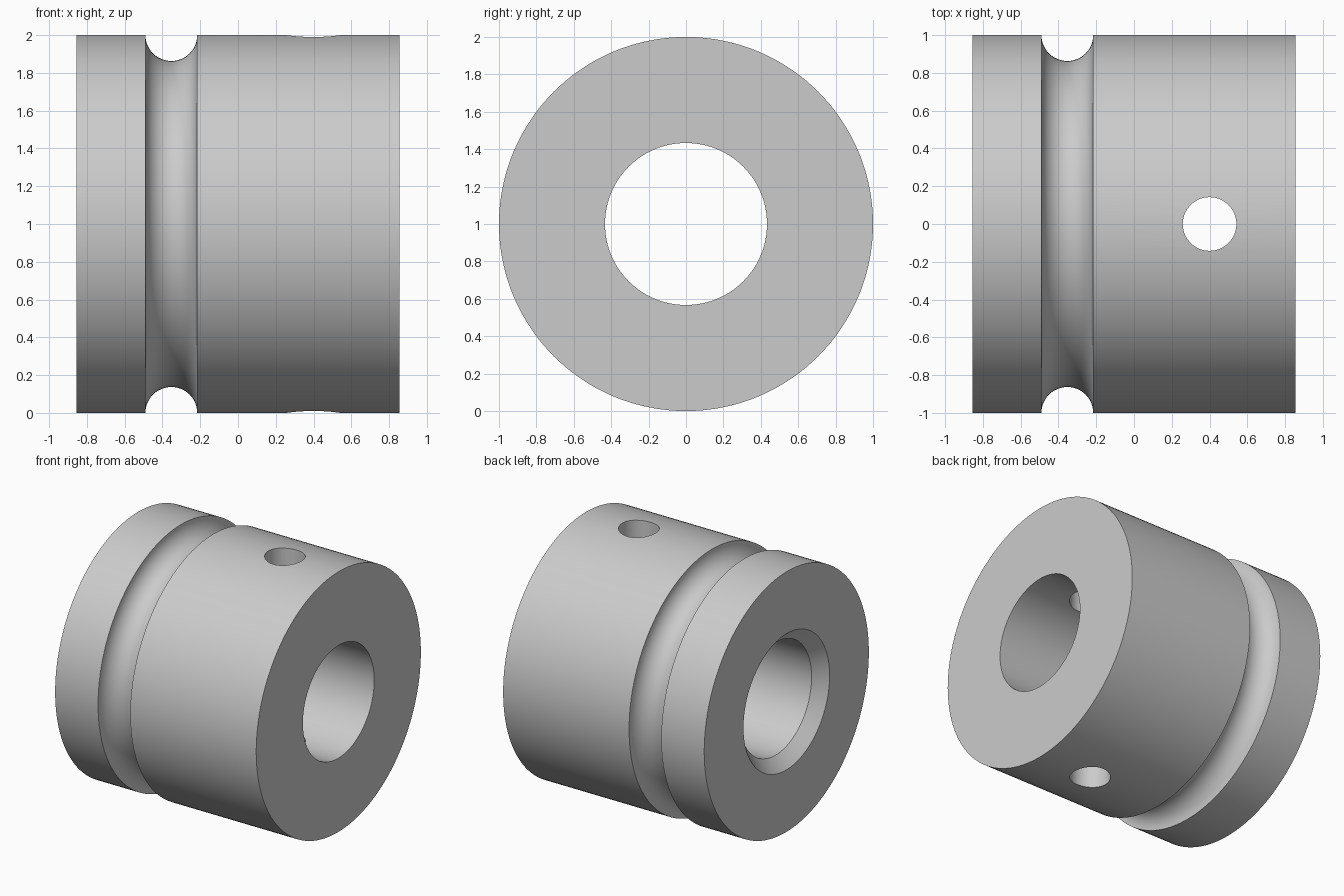
import bpy, bmesh
from math import pi, cos, sin, radians
from mathutils import Vector, Matrix

cube = bpy.data.objects.get("Cube")
if cube:
    bpy.data.objects.remove(cube, do_unlink=True)

HALF, OUTER, BORE = 0.855, 1.0, 0.433
CHAMFER = 0.09
GROOVE_X, GROOVE_R = -0.353, 0.137
HOLE_X, HOLE_R = 0.4, 0.142
STEPS = 144

grey = bpy.data.materials.new("plain grey")
grey.use_nodes = True
colour = (0.6, 0.6, 0.6, 1)
grey.diffuse_color = colour
grey.node_tree.nodes["Principled BSDF"].inputs["Base Color"].default_value = colour


def add_object(name, bm):
    bmesh.ops.recalc_face_normals(bm, faces=bm.faces)
    mesh = bpy.data.meshes.new(name)
    bm.to_mesh(mesh)
    bm.free()
    mesh.materials.append(grey)
    obj = bpy.data.objects.new(name, mesh)
    bpy.context.collection.objects.link(obj)
    return obj


# Sleeve: closed (x, radius) section turned about the x axis
groove = [(GROOVE_X - GROOVE_R * cos(pi * i / 24), OUTER - GROOVE_R * sin(pi * i / 24))
          for i in range(25)]
section = ([(-HALF, BORE + CHAMFER), (-HALF, OUTER)] + groove +
           [(HALF, OUTER), (HALF, BORE), (-HALF + CHAMFER, BORE)])
bm = bmesh.new()
verts = [bm.verts.new((x, 0, 1 + r)) for x, r in section]
edges = [bm.edges.new((a, b)) for a, b in zip(verts, verts[1:] + verts[:1])]
bmesh.ops.spin(bm, geom=verts + edges, cent=(0, 0, 1), axis=(1, 0, 0),
               angle=2 * pi, steps=STEPS, use_merge=True)
bmesh.ops.remove_doubles(bm, verts=bm.verts, dist=0.0001)
sleeve = add_object("grooved_sleeve", bm)

# Cross hole through both walls
bm = bmesh.new()
bmesh.ops.create_cone(bm, cap_ends=True, segments=64, radius1=HOLE_R, radius2=HOLE_R,
                      depth=3, matrix=Matrix.Translation(Vector((HOLE_X, 0, 1))))
drill = add_object("cross_hole_cutter", bm)
drill.hide_render = True

cut = sleeve.modifiers.new("cross hole", "BOOLEAN")
cut.operation = "DIFFERENCE"
cut.solver = "EXACT"
cut.object = drill
bpy.ops.object.select_all(action="DESELECT")
bpy.context.view_layer.objects.active = sleeve
sleeve.select_set(True)
bpy.ops.object.modifier_apply(modifier=cut.name)
bpy.data.objects.remove(drill, do_unlink=True)

# Smooth turned surfaces with crisp rims
bpy.ops.object.shade_smooth_by_angle(angle=radians(30))
